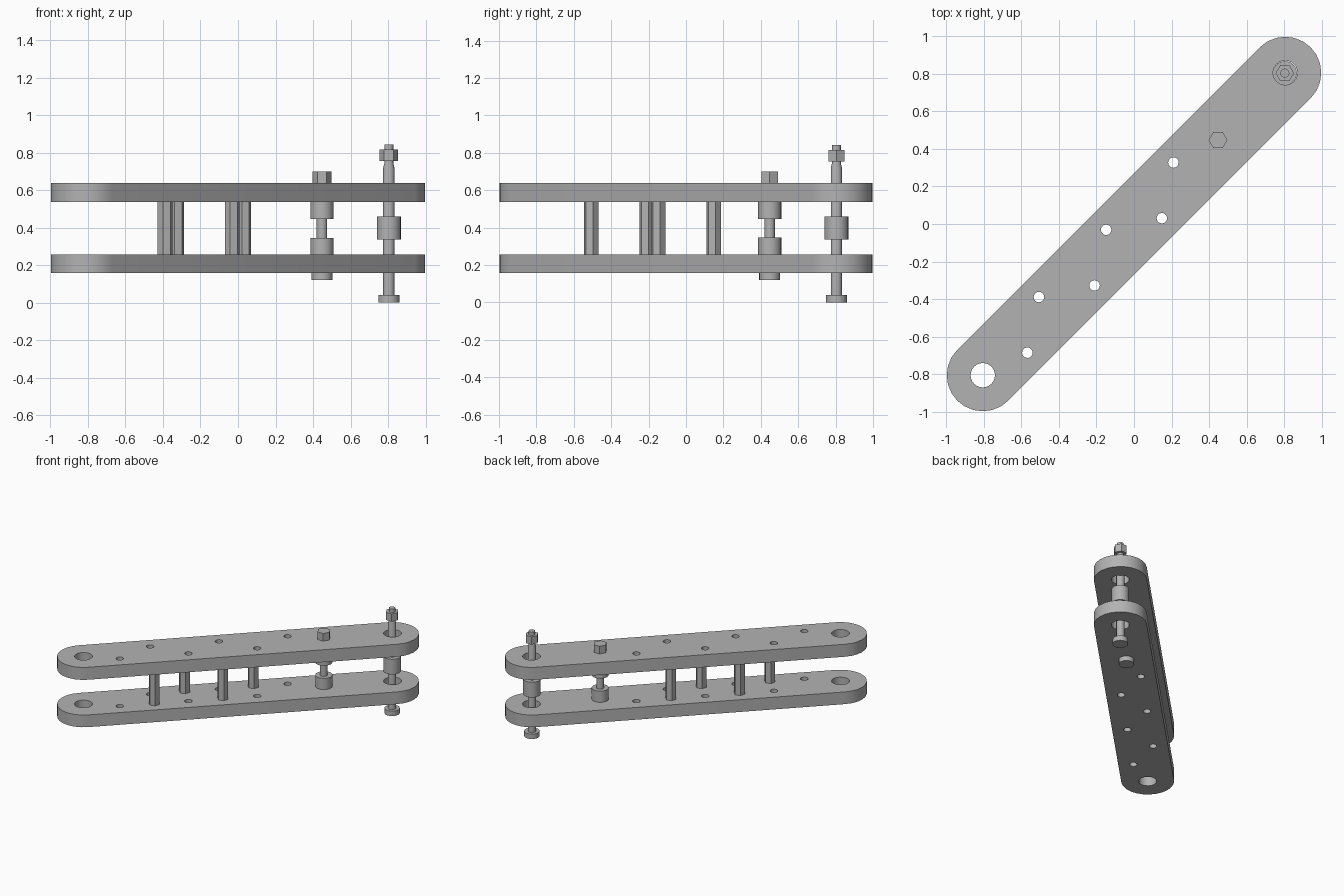
import bpy, bmesh, math
from mathutils import Vector

cube = bpy.data.objects.get("Cube")
if cube:
    bpy.data.objects.remove(cube, do_unlink=True)

grey = bpy.data.materials.new("plain_grey")
grey.use_nodes = True
grey.diffuse_color = (0.45, 0.45, 0.45, 1)
grey.node_tree.nodes["Principled BSDF"].inputs["Base Color"].default_value = (0.45, 0.45, 0.45, 1)

DIAGONAL = math.radians(45)
END = 1.14          # distance of each end hole from the middle, along the bar
STEP = 0.2535       # spacing of the small holes along the bar
SIDE = 0.083        # their offset to either side


def finish(obj):
    """Colour a part and smooth its round sides."""
    obj.data.materials.clear()
    obj.data.materials.append(grey)
    bpy.ops.object.select_all(action='DESELECT')
    obj.select_set(True)
    bpy.context.view_layer.objects.active = obj
    bpy.ops.object.shade_smooth_by_angle(angle=math.radians(30))


def on_bar(u, v=0.0):
    """Place a point given along and across the diagonal bar."""
    c = math.sqrt(0.5)
    return Vector(((u - v) * c, (u + v) * c, 0))


def turned(name, place, profile, sides=24, turn=0.0):
    """Closed solid from (radius, height) rings."""
    bm = bmesh.new()
    rings = []
    for radius, z in profile:
        angles = [turn + math.tau * i / sides for i in range(sides)]
        rings.append([bm.verts.new((radius * math.cos(a), radius * math.sin(a), z)) for a in angles])
    for low, high in zip(rings, rings[1:]):
        for i in range(sides):
            j = (i + 1) % sides
            bm.faces.new((low[i], low[j], high[j], high[i]))
    bm.faces.new(rings[0][::-1])
    bm.faces.new(rings[-1])
    mesh = bpy.data.meshes.new(name)
    bm.to_mesh(mesh)
    bm.free()
    obj = bpy.data.objects.new(name, mesh)
    obj.location = place
    bpy.context.collection.objects.link(obj)
    finish(obj)


def arc(centre, radius, start, sweep, count):
    return [(centre[0] + radius * math.cos(start + sweep * i / count),
             centre[1] + radius * math.sin(start + sweep * i / count)) for i in range(count + 1)]


def plate(name, z_low, z_high):
    """Round-ended bar with end holes and a zigzag of small holes."""
    half = math.pi / 2
    loops = [arc((END, 0), 0.192, -half, math.pi, 12) + arc((-END, 0), 0.192, half, math.pi, 12)]
    loops += [arc((u, 0), 0.065, 0, math.tau, 24)[:-1] for u in (-END, END)]
    for i in range(6):
        centre = (STEP * (1.5 - i), SIDE if i % 2 == 0 else -SIDE)
        loops.append(arc(centre, 0.028, 0, math.tau, 16)[:-1])
    curve = bpy.data.curves.new(name, 'CURVE')
    curve.dimensions = '2D'
    curve.fill_mode = 'BOTH'
    curve.extrude = (z_high - z_low) / 2
    for loop in loops:
        spline = curve.splines.new('POLY')
        spline.points.add(len(loop) - 1)
        for point, (x, y) in zip(spline.points, loop):
            point.co = (x, y, 0, 1)
        spline.use_cyclic_u = True
    obj = bpy.data.objects.new(name, curve)
    obj.location.z = (z_low + z_high) / 2
    obj.rotation_euler.z = DIAGONAL
    bpy.context.collection.objects.link(obj)
    bpy.ops.object.select_all(action='DESELECT')
    obj.select_set(True)
    bpy.context.view_layer.objects.active = obj
    bpy.ops.object.convert(target='MESH')
    obj = bpy.context.view_layer.objects.active
    bm = bmesh.new()
    bm.from_mesh(obj.data)
    bmesh.ops.remove_doubles(bm, verts=bm.verts, dist=0.0002)
    bmesh.ops.recalc_face_normals(bm, faces=bm.faces)
    bm.to_mesh(obj.data)
    bm.free()
    finish(obj)


# Two matching plates
plate("lower_plate", 0.158, 0.256)
plate("upper_plate", 0.538, 0.638)

# Hexagonal standoffs between the plates
for i in range(4):
    place = on_bar(STEP * (0.5 - i), SIDE if i % 2 == 0 else -SIDE)
    turned(f"standoff_{i + 1}", place, [(0.041, 0.256), (0.041, 0.538)], 6, math.radians(15))

# Short bolt with two spacers and a nut
short = on_bar(0.633)
turned("short_bolt", short, [(0.056, 0.12), (0.056, 0.158), (0.028, 0.158), (0.028, 0.697)])
turned("short_bolt_lower_spacer", short, [(0.062, 0.256), (0.062, 0.346)])
turned("short_bolt_upper_spacer", short, [(0.062, 0.447), (0.062, 0.538)])
turned("short_bolt_nut", short, [(0.05, 0.638), (0.05, 0.70)], 6)

# Long bolt through the end holes, with a bushing and a nut
long = on_bar(END - 0.003)
turned("long_bolt", long, [(0.056, 0), (0.056, 0.04), (0.03, 0.04), (0.03, 0.72),
                           (0.024, 0.742), (0.024, 0.842)])
turned("long_bolt_bushing", long, [(0.064, 0.337), (0.064, 0.459)])
turned("long_bolt_nut", long, [(0.049, 0.754), (0.049, 0.816)], 6)
